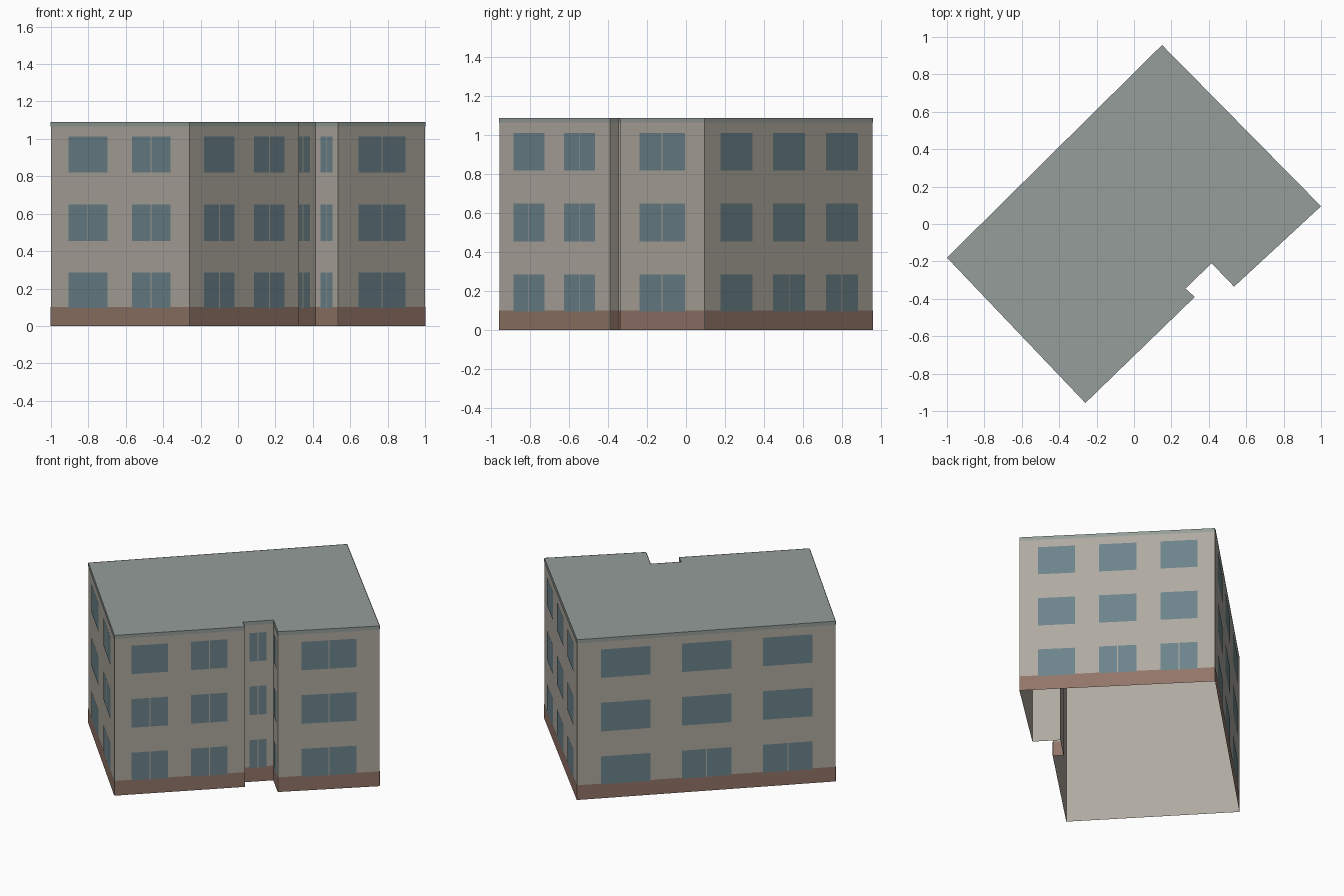
import bpy, bmesh
from mathutils import Vector

if "Cube" in bpy.data.objects:
    bpy.data.objects.remove(bpy.data.objects["Cube"])

H = 1.09        # eaves height
GAP = 0.002     # how far facade panels sit proud of the wall

# Footprint, counter-clockwise, with the entrance notch on the front right side
FOOT = [(-1, -0.18), (-0.26, -0.957), (0.325, -0.39), (0.275, -0.345),
        (0.415, -0.21), (0.535, -0.335), (1, 0.095), (0.15, 0.957)]

FLOORS = [(0.095, 0.285), (0.455, 0.65), (0.82, 1.013)]
PAIR = [(0.13, 0.41), (0.587, 0.867)]
TRIPLE = [(0.093, 0.283), (0.405, 0.597), (0.72, 0.91)]
SINGLE = [(0.23, 0.77)]
ALL = {(c, f) for c in range(3) for f in range(3)}
GROUND = {(1, 0), (2, 0)}

# Per wall: window columns (fractions of wall length), panes with a centre bar
WALLS = [(PAIR, {(0, 1), (1, 0), (1, 1), (1, 2)}),
         (PAIR, ALL - {(0, 2)}),
         ([], set()),
         (SINGLE, ALL), (SINGLE, ALL), (SINGLE, ALL),
         (TRIPLE, GROUND), (TRIPLE, GROUND)]


def material(name, rgb):
    m = bpy.data.materials.new(name)
    m.diffuse_color = (*rgb, 1)
    m.use_nodes = True
    m.node_tree.nodes["Principled BSDF"].inputs["Base Color"].default_value = m.diffuse_color
    return m


def mesh_object(name, faces, mat):
    bm = bmesh.new()
    for pts in faces:
        bm.faces.new([bm.verts.new(p) for p in pts])
    bmesh.ops.remove_doubles(bm, verts=bm.verts, dist=1e-5)
    me = bpy.data.meshes.new(name)
    bm.to_mesh(me)
    bm.free()
    me.materials.append(mat)
    ob = bpy.data.objects.new(name, me)
    bpy.context.collection.objects.link(ob)
    return ob


def panel(i, u0, u1, z0, z1, gap):
    """Upright rectangle on wall i, between fractions u0 and u1."""
    a, b = Vector(FOOT[i]), Vector(FOOT[(i + 1) % len(FOOT)])
    d = b - a
    n = Vector((d.y, -d.x)).normalized() * gap
    p, q = a + d * u0 + n, a + d * u1 + n
    return [(p.x, p.y, z0), (q.x, q.y, z0), (q.x, q.y, z1), (p.x, p.y, z1)]


walls, plinth, trim, glass, bars = [], [], [], [], []
for i, (cols, barred) in enumerate(WALLS):
    length = (Vector(FOOT[(i + 1) % len(FOOT)]) - Vector(FOOT[i])).length
    walls.append(panel(i, 0, 1, 0, H, 0))
    plinth.append(panel(i, 0, 1, 0, 0.1, GAP))
    trim.append(panel(i, 0, 1, 1.065, H, GAP))
    for c, (u0, u1) in enumerate(cols):
        for f, (z0, z1) in enumerate(FLOORS):
            glass.append(panel(i, u0, u1, z0, z1, GAP * 1.5))
            if (c, f) in barred:
                mid, half = (u0 + u1) / 2, 0.003 / length
                bars.append(panel(i, mid - half, mid + half, z0, z1, GAP * 2))

render = material("render", (0.43, 0.40, 0.35))
brick = material("brick", (0.29, 0.18, 0.14))
pane = material("pane", (0.15, 0.23, 0.26))
slate = material("slate", (0.30, 0.34, 0.32))

# Open-bottomed wall shell and flat roof
mesh_object("walls", walls, render)
mesh_object("roof", [[(x, y, H) for x, y in FOOT]], slate)
# Facade panels
mesh_object("plinth", plinth, brick)
mesh_object("roof_trim", trim, slate)
mesh_object("windows", glass, pane)
mesh_object("window_bars", bars, render)
